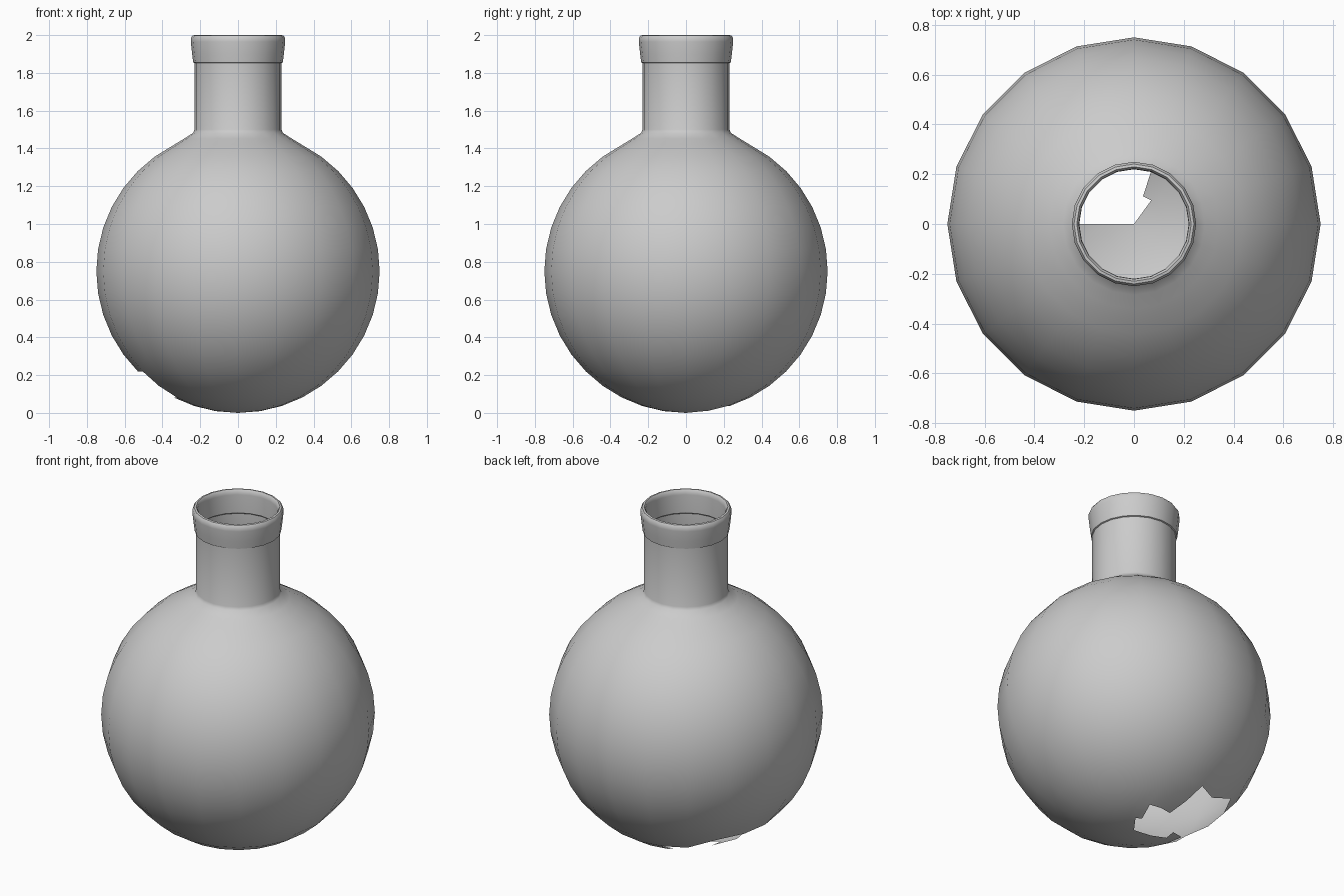
import bpy, bmesh
from math import sin, cos, pi, radians

if "Cube" in bpy.data.objects:
    bpy.data.objects.remove(bpy.data.objects["Cube"])

SIDES = 20


def lathe(name, profile, skip=None, half=None):
    """Spin a (radius, height) profile; skip drops quads, half keeps one corner triangle."""
    skip, half = skip or {}, half or {}
    bm = bmesh.new()
    rings = []
    for r, z in profile:
        if r == 0:
            rings.append([bm.verts.new((0, 0, z))] * SIDES)
        else:
            rings.append([bm.verts.new((r * cos(2 * pi * j / SIDES),
                                        r * sin(2 * pi * j / SIDES), z))
                          for j in range(SIDES)])
    for i in range(len(rings) - 1):
        lo, hi = rings[i], rings[i + 1]
        for j in range(SIDES):
            if j in skip.get(i, ()):
                continue
            n = (j + 1) % SIDES
            corners = [lo[j], lo[n], hi[n], hi[j]]
            if (i, j) in half:
                corners.pop(half[(i, j)])
            bm.faces.new(list(dict.fromkeys(corners)))
    mesh = bpy.data.meshes.new(name)
    bm.to_mesh(mesh)
    bm.free()
    obj = bpy.data.objects.new(name, mesh)
    bpy.context.collection.objects.link(obj)
    bpy.context.view_layer.objects.active = obj
    obj.select_set(True)
    bpy.ops.object.shade_smooth_by_angle(angle=radians(40))
    obj.select_set(False)
    return obj


# Round body, flared shoulder and straight neck
body = [(0, 0)]
body += [(0.75 * sin(k * pi / 20), 0.75 - 0.75 * cos(k * pi / 20)) for k in range(1, 18)]
body += [(0.285, 1.452), (0.238, 1.482), (0.23, 1.5), (0.23, 1.86)]

# Broken hole in the underside, towards back left: ring -> missing segments
hole = {0: range(3, 10), 1: range(4, 10), 2: range(6, 9),
        3: range(6, 11), 4: range(8, 11)}
# Jagged corners: triangles left standing at the edge of the hole
shards = {(2, 9): 3, (4, 7): 1}
lathe("flask_body", body, hole, shards)

# Thick rolled lip around the mouth
lip = [(0.23, 1.852), (0.237, 1.855), (0.243, 1.90), (0.25, 1.965), (0.25, 1.985),
       (0.241, 1.998), (0.23, 2.0), (0.222, 1.99), (0.22, 1.97), (0.22, 1.86), (0.23, 1.852)]
lathe("mouth_lip", lip)
